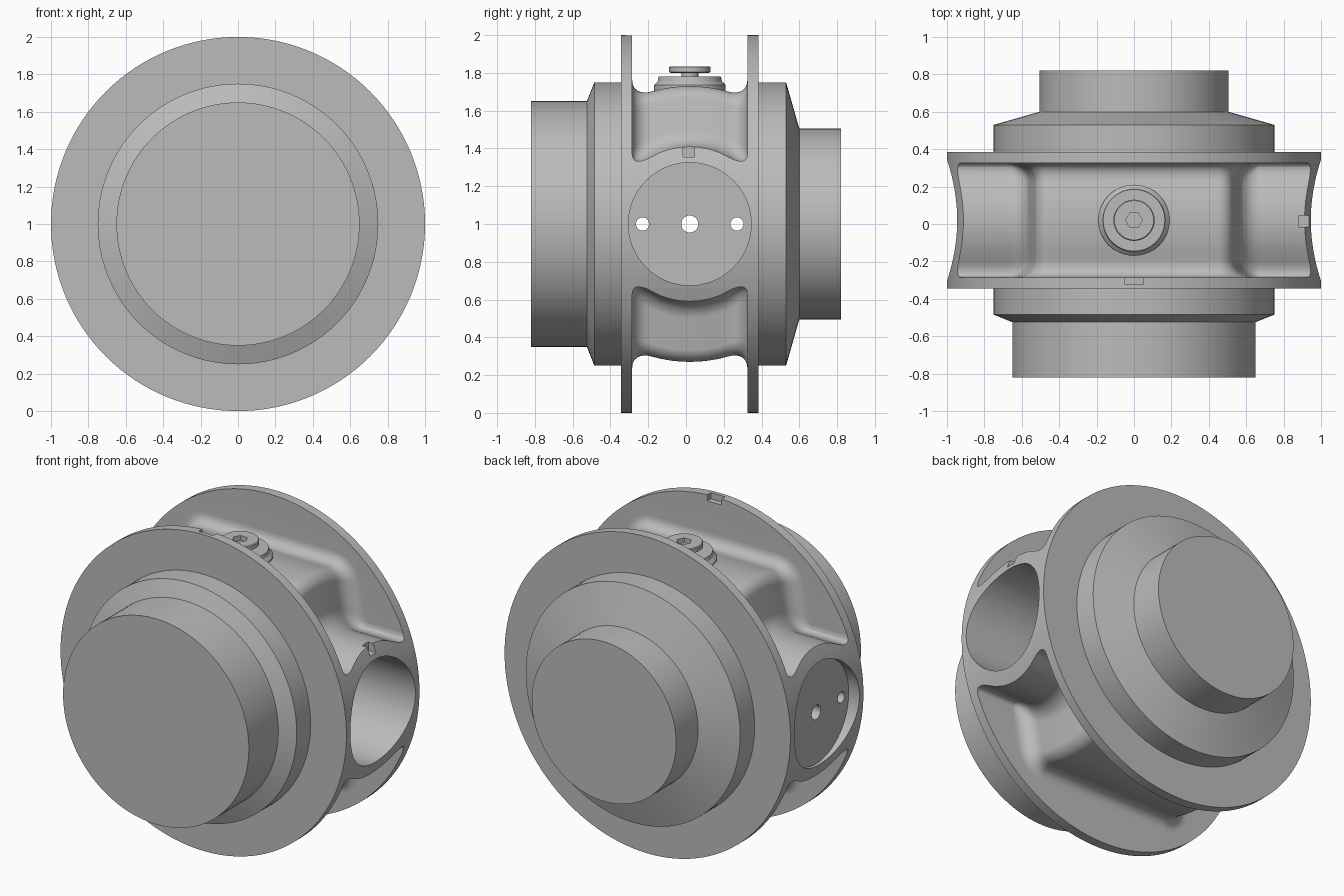
import bpy, bmesh
from math import sin, cos, pi, radians, sqrt
from mathutils import Vector, Matrix

if "Cube" in bpy.data.objects:
    bpy.data.objects.remove(bpy.data.objects["Cube"], do_unlink=True)

MID = 0.02                      # middle of the gap between the flanges
X, Y, Z = Vector((1, 0, 0)), Vector((0, 1, 0)), Vector((0, 0, 1))

grey = bpy.data.materials.new("plain_grey")
grey.use_nodes = True
colour = (0.5, 0.5, 0.5, 1)
grey.diffuse_color = colour
grey.node_tree.nodes["Principled BSDF"].inputs["Base Color"].default_value = colour


def finish(name, bm):
    bmesh.ops.recalc_face_normals(bm, faces=bm.faces)
    mesh = bpy.data.meshes.new(name)
    bm.to_mesh(mesh)
    bm.free()
    obj = bpy.data.objects.new(name, mesh)
    bpy.context.collection.objects.link(obj)
    mesh.materials.append(grey)
    return obj


def skin(bm, rings):
    """Join closed rings of points into a capped solid."""
    rows = [[bm.verts.new(p) for p in ring] for ring in rings]
    n = len(rows[0])
    for a, b in zip(rows, rows[1:]):
        for i in range(n):
            j = (i + 1) % n
            bm.faces.new((a[i], a[j], b[j], b[i]))
    bm.faces.new(rows[0])
    bm.faces.new(rows[-1])


def lathe(name, profile, axis, origin, segs=96):
    """Turn (distance, radius) pairs about an axis."""
    place = Matrix.Translation(origin) @ axis.to_track_quat('Z', 'Y').to_matrix().to_4x4()
    bm = bmesh.new()
    skin(bm, [[place @ Vector((r * cos(2 * pi * i / segs), r * sin(2 * pi * i / segs), t))
               for i in range(segs)] for t, r in profile])
    return finish(name, bm)


def box(name, low, high):
    bm = bmesh.new()
    low, high = Vector(low), Vector(high)
    bmesh.ops.create_cube(bm, size=1)
    bmesh.ops.scale(bm, vec=high - low, verts=bm.verts)
    bmesh.ops.translate(bm, vec=(low + high) / 2, verts=bm.verts)
    return finish(name, bm)


def cut(target, *cutters):
    bpy.context.view_layer.objects.active = target
    for cutter in cutters:
        mod = target.modifiers.new("cut", 'BOOLEAN')
        mod.operation, mod.solver, mod.object = 'DIFFERENCE', 'EXACT', cutter
        bpy.ops.object.modifier_apply(modifier=mod.name)
        bpy.data.objects.remove(cutter, do_unlink=True)


def pocket(side):
    """Filleted pocket over the stepped barrel; side is 1 above, -1 below."""
    half, fillet, steps = 0.305, 0.1, 8
    # stepped barrel outline: x, radius and outward normal
    path = [(0.0, 0.73, 0, 1)]
    for i in range(steps + 1):
        a = radians(90 - 78 * i / steps)
        path.append((0.45 + 0.08 * cos(a), 0.65 + 0.08 * sin(a), cos(a), sin(a)))
    for i in range(steps + 1):
        a = radians(192 + 78 * i / steps)
        path.append((0.67 + 0.11 * cos(a), 0.52 + 0.11 * sin(a), -cos(a), -sin(a)))
    path.append((1.15, 0.41, 0, 1))
    path = [(-x, r, -nx, nz) for x, r, nx, nz in reversed(path[1:])] + path
    # position across the gap and rise of the fillet there
    arc = [(half - fillet * (1 - cos(t)), fillet * (1 - sin(t)))
           for t in (pi / 2 * i / steps for i in range(steps + 1))]
    # arc runs from the wall to the foot of the fillet
    arc = [(half - fillet * (1 - cos(pi / 2 * i / steps)),
            fillet * (1 - sin(pi / 2 * i / steps))) for i in range(steps + 1)]
    foot = half - fillet
    flat = [(foot * k / 4, 0.0) for k in range(-3, 4)]
    across = [(-y, o) for y, o in arc] + flat + arc[::-1]
    rings = []
    for x, r, nx, nz in path:
        ring = [(x + nx * o, MID + y, 1 + side * (sqrt(r * r - y * y) + nz * o))
                for y, o in across]
        edge = x + nx * fillet
        ring += [(edge, MID + half, 1 + side * 1.15), (edge, MID - half, 1 + side * 1.15)]
        rings.append(ring)
    bm = bmesh.new()
    skin(bm, rings)
    return finish("pocket_cutter", bm)


# Main body: hubs, flanges and the drum between them
body = lathe("hub_body", [(-0.82, 0.65), (-0.525, 0.65), (-0.485, 0.75), (-0.345, 0.75),
                          (-0.345, 1), (0.385, 1), (0.385, 0.75), (0.53, 0.75),
                          (0.6, 0.505), (0.82, 0.505)], Y, Z, 128)
cut(body, pocket(1), pocket(-1),
    lathe("bore_cutter", [(-1.2, 0.325), (1.2, 0.325)], X, (0, MID, 1)),
    box("flange_notch_cutter", (-0.05, -0.32, 1.96), (0.05, -0.25, 2.1)),
    box("bore_notch_cutter", (0.88, -0.015, 1.355), (1.1, 0.045, 1.5)))

# Cover plate with three through holes at one end of the bore
plate = lathe("bore_cover", [(-0.925, 0.328), (-0.86, 0.328)], X, (0, MID, 1))
for y, r in ((-0.25, 0.035), (0, 0.045), (0.25, 0.035)):
    cut(plate, lathe("hole_cutter", [(-1.1, r), (-0.7, r)], X, (0, MID + y, 1), 32))

# Screw boss and socket screw on top
boss = lathe("screw_boss", [(1.6, 0.19), (1.735, 0.19), (1.755, 0.17), (1.78, 0.165)],
             Z, (0, MID, 0), 64)
screw = lathe("socket_screw", [(1.7, 0.045), (1.8, 0.045), (1.8, 0.1), (1.805, 0.11),
                               (1.83, 0.11), (1.835, 0.105)], Z, (0, MID, 0), 64)
cut(screw, lathe("socket_cutter", [(1.805, 0.045), (1.9, 0.045)], Z, (0, MID, 0), 6))

# Smooth shading with sharp edges kept
for obj in (body, plate, boss, screw):
    bpy.ops.object.select_all(action='DESELECT')
    obj.select_set(True)
    bpy.context.view_layer.objects.active = obj
    bpy.ops.object.shade_smooth_by_angle(angle=radians(25))
    normals = obj.modifiers.new("even_normals", 'WEIGHTED_NORMAL')
    normals.keep_sharp = True
